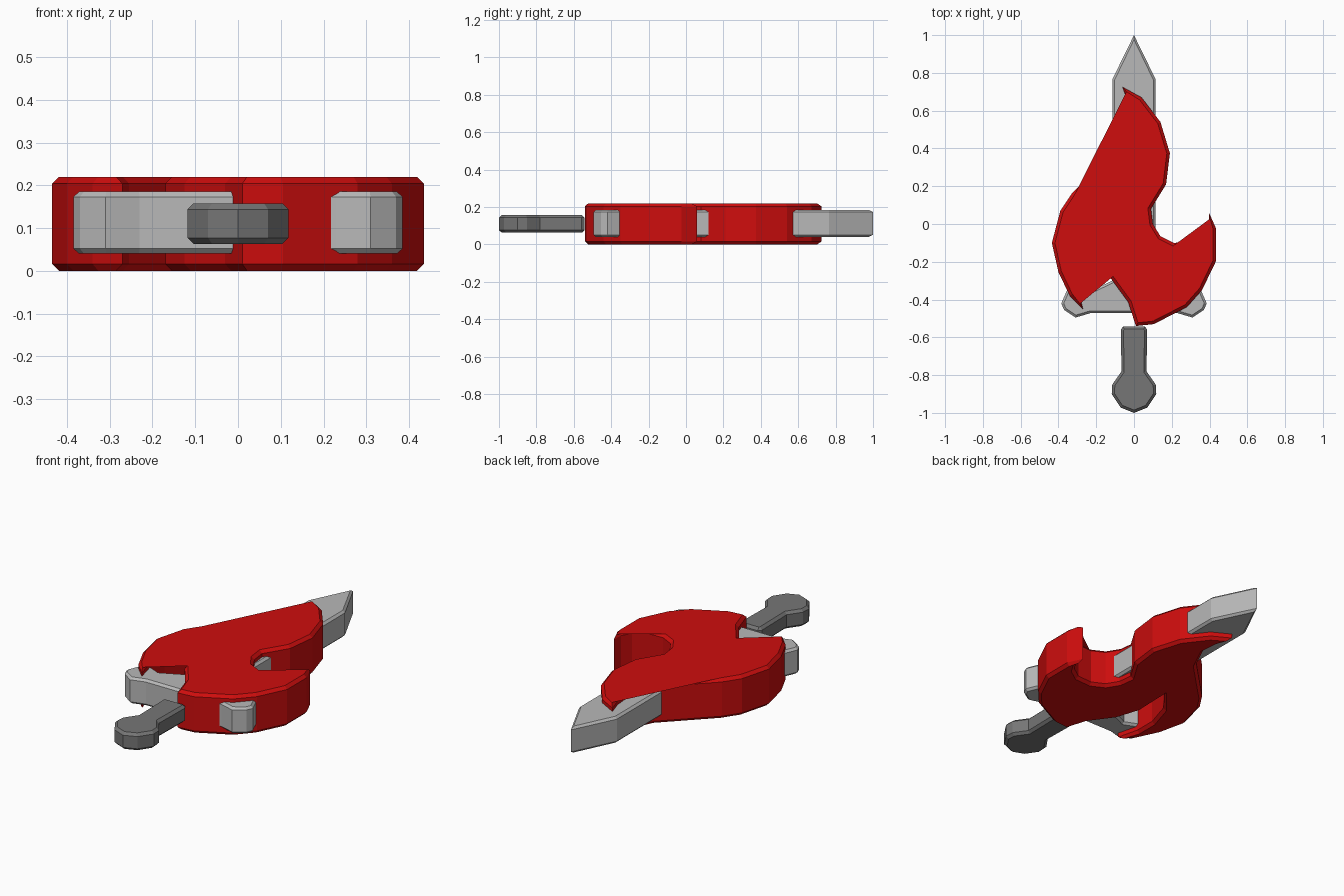
import bpy
import bmesh
from mathutils import Vector

cube = bpy.data.objects.get("Cube")
if cube:
    bpy.data.objects.remove(cube, do_unlink=True)


def material(name, rgb):
    mat = bpy.data.materials.new(name)
    mat.use_nodes = True
    mat.diffuse_color = (*rgb, 1)
    mat.node_tree.nodes["Principled BSDF"].inputs["Base Color"].default_value = (*rgb, 1)
    return mat


def inset(points, amount):
    """Move a counter-clockwise outline inwards, limiting the shift at sharp tips."""
    result = []
    for i, p in enumerate(points):
        p = Vector(p)
        d1 = (p - Vector(points[i - 1])).normalized()
        d2 = (Vector(points[(i + 1) % len(points)]) - p).normalized()
        n1, n2 = Vector((-d1.y, d1.x)), Vector((-d2.y, d2.x))
        bisector = (n1 + n2).normalized()
        result.append(p + bisector * amount / max(bisector.dot(n1), 0.5))
    return result


def slab(name, points, z0, z1, chamfer, mat):
    """Extrude an outline upwards with chamfered top and bottom rims."""
    area = sum(points[i - 1][0] * p[1] - p[0] * points[i - 1][1] for i, p in enumerate(points))
    if area < 0:
        points = points[::-1]
    inner = inset(points, chamfer)
    layers = [(inner, z0), (points, z0 + chamfer), (points, z1 - chamfer), (inner, z1)]
    bm = bmesh.new()
    rings = [[bm.verts.new((p[0], p[1], z)) for p in ring] for ring, z in layers]
    count = len(points)
    for low, high in zip(rings, rings[1:]):
        for i in range(count):
            j = (i + 1) % count
            bm.faces.new((low[i], low[j], high[j], high[i]))
    caps = [bm.faces.new(rings[0][::-1]), bm.faces.new(rings[-1])]
    bmesh.ops.triangulate(bm, faces=caps)
    mesh = bpy.data.meshes.new(name)
    bm.to_mesh(mesh)
    bm.free()
    mesh.materials.append(mat)
    obj = bpy.data.objects.new(name, mesh)
    bpy.context.collection.objects.link(obj)
    return obj


def mirrored(half):
    """Complete a right-hand half outline across x = 0."""
    return half + [(-x, y) for x, y in reversed(half) if x > 0]


red = material("flame red", (0.62, 0.004, 0.004))
steel = material("light steel", (0.48, 0.48, 0.48))
grip = material("dark grip grey", (0.18, 0.18, 0.18))

# Flame, clockwise from its upper tip
flame = [
    (-0.06, 0.725), (0.04, 0.67), (0.14, 0.54), (0.19, 0.375), (0.17, 0.21),
    (0.09, 0.08), (0.10, 0.0), (0.14, -0.065), (0.21, -0.10), (0.30, -0.095),
    (0.365, -0.05), (0.395, 0.0), (0.397, 0.06), (0.435, -0.025), (0.435, -0.195),
    (0.36, -0.35), (0.28, -0.44), (0.105, -0.53), (0.01, -0.54), (-0.03, -0.415),
    (-0.125, -0.285), (-0.17, -0.145), (-0.158, 0.06), (-0.255, -0.065),
    (-0.30, -0.21), (-0.30, -0.33), (-0.27, -0.45), (-0.34, -0.38),
    (-0.40, -0.255), (-0.435, -0.10), (-0.39, 0.07), (-0.33, 0.16),
    (-0.09, 0.40), (-0.025, 0.535), (-0.035, 0.645),
]
slab("flame", flame, 0.0, 0.22, 0.016, red)

# Blade and crossguard in one piece
blade_half = [
    (0, 1.0), (0.115, 0.765), (0.115, -0.30), (0.23, -0.355), (0.30, -0.325),
    (0.35, -0.34), (0.385, -0.42), (0.37, -0.455), (0.31, -0.495), (0.23, -0.472),
]
slab("blade_and_guard", mirrored(blade_half), 0.04, 0.185, 0.012, steel)

# Handle with rounded pommel
handle_half = [
    (0.058, -0.543), (0.07, -0.56), (0.066, -0.78), (0.115, -0.85),
    (0.118, -0.90), (0.07, -0.972), (0, -1.0),
]
slab("handle", mirrored(handle_half), 0.063, 0.158, 0.014, grip)
